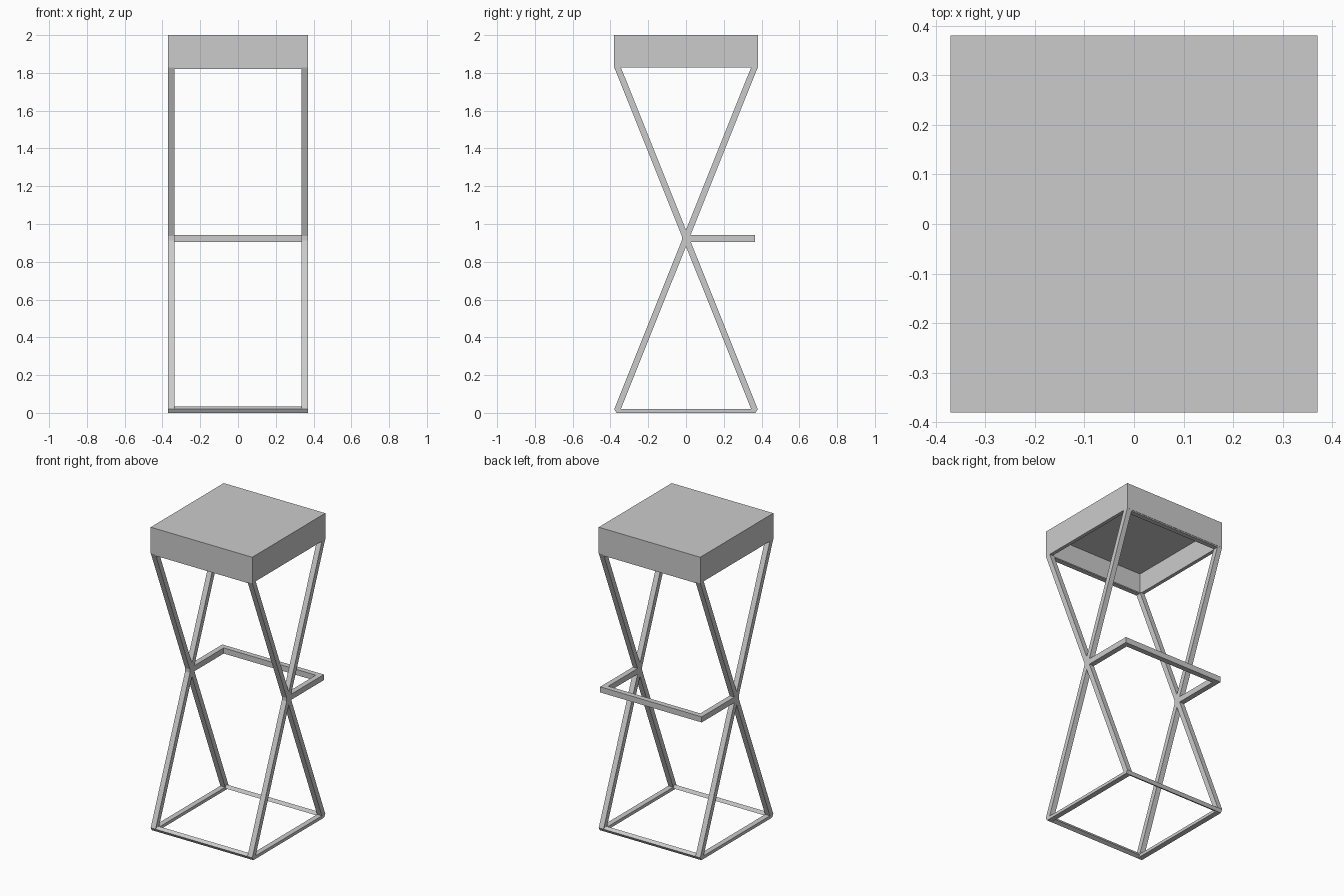
import bpy, bmesh

if "Cube" in bpy.data.objects:
    bpy.data.objects.remove(bpy.data.objects["Cube"])

X_OUT, X_IN = 0.37, 0.335      # outer and inner faces of the side frames


def mesh_object(name, bm):
    bmesh.ops.recalc_face_normals(bm, faces=bm.faces)
    me = bpy.data.meshes.new(name)
    bm.to_mesh(me)
    bm.free()
    ob = bpy.data.objects.new(name, me)
    bpy.context.collection.objects.link(ob)
    return ob


def extrude_x(name, profile, x0, x1):
    """Extrude a closed (y, z) profile along x."""
    bm = bmesh.new()
    face = bm.faces.new([bm.verts.new((x0, y, z)) for y, z in profile])
    ext = bmesh.ops.extrude_face_region(bm, geom=[face])
    verts = [v for v in ext["geom"] if isinstance(v, bmesh.types.BMVert)]
    bmesh.ops.translate(bm, verts=verts, vec=(x1 - x0, 0, 0))
    return mesh_object(name, bm)


def rect(y0, y1, z0, z1):
    return [(y0, z0), (y1, z0), (y1, z1), (y0, z1)]


# Seat: box with a recessed underside
bm = bmesh.new()
bmesh.ops.create_cube(bm, size=1)
bmesh.ops.scale(bm, vec=(2 * X_OUT, 0.76, 0.172), verts=bm.verts)
bmesh.ops.translate(bm, vec=(0, 0, 1.914), verts=bm.verts)
bm.normal_update()
under = min(bm.faces, key=lambda f: f.calc_center_median().z)
bmesh.ops.inset_region(bm, faces=[under], thickness=0.033)
ext = bmesh.ops.extrude_discrete_faces(bm, faces=[under])
cap = ext["faces"][0]
bmesh.ops.translate(bm, vec=(0, 0, 0.135), verts=cap.verts)
bmesh.ops.remove_doubles(bm, verts=bm.verts, dist=1e-5)
mesh_object("seat", bm)

# Side frames: crossed legs, floor rail and footrest arm on each side
leg = [(-0.38, 0.02), (-0.368, 0.0), (-0.353, 0.0), (-0.345, 0.02),
       (0.38, 1.83), (0.345, 1.83)]
for side, s in (("left", -1), ("right", 1)):
    for label, d in (("rising", 1), ("falling", -1)):
        extrude_x(f"{side}_leg_{label}", [(y * d, z) for y, z in leg], s * X_IN, s * X_OUT)
    extrude_x(f"{side}_floor_rail", rect(-0.365, 0.365, 0.0, 0.02), s * X_IN, s * X_OUT)
    extrude_x(f"{side}_footrest_arm", rect(-0.022, 0.365, 0.906, 0.943), s * X_IN, s * X_OUT)

# Cross bars at floor and under the seat, tilted with the legs
bar = [(-0.38, 0.02), (-0.368, 0.0), (-0.345, 0.012), (-0.358, 0.033)]
for label, d in (("front", 1), ("back", -1)):
    extrude_x(f"{label}_floor_bar", [(y * d, z) for y, z in bar], -X_IN, X_IN)
    extrude_x(f"{label}_seat_bar", rect(-0.378 * d, -0.346 * d, 1.82, 1.828), -X_IN, X_IN)

# Footrest bar
extrude_x("footrest_bar", rect(0.33, 0.365, 0.906, 0.943), -X_IN, X_IN)
